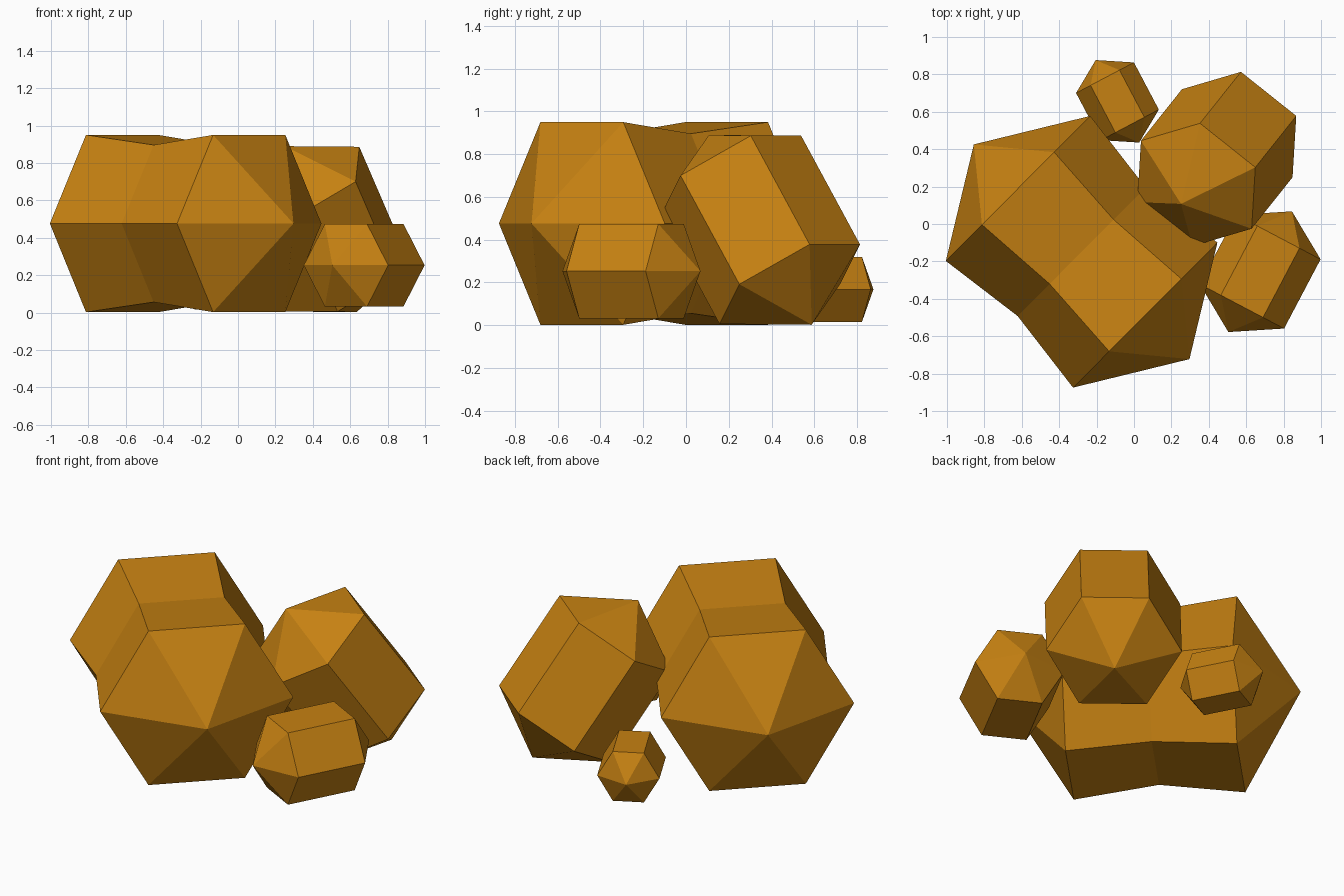
import bpy, bmesh, math
from mathutils import Vector

if "Cube" in bpy.data.objects:
    bpy.data.objects.remove(bpy.data.objects["Cube"])

amber = bpy.data.materials.new("amber_gold")
amber.diffuse_color = (0.565, 0.22, 0.006, 1)
amber.use_nodes = True
amber.node_tree.nodes["Principled BSDF"].inputs["Base Color"].default_value = amber.diffuse_color


def crystal(name, start, end, radius, waist=None):
    """Six-sided prism from start to end with a pyramid on both ends."""
    start, end = Vector(start), Vector(end)
    axis = (end - start).normalized()
    side = axis.cross(Vector((0, 0, 1))).normalized()
    up = side.cross(axis)
    rings = [(start, radius), (end, radius)]
    if waist:
        rings.insert(1, ((start + end) / 2, waist))
    bm = bmesh.new()
    loops = []
    for centre, r in rings:
        loops.append([bm.verts.new(centre + side * r * math.cos(k * math.pi / 3)
                                   + up * r * math.sin(k * math.pi / 3))
                      for k in range(6)])
    tip_a = bm.verts.new(start - axis * radius * 0.61)
    tip_b = bm.verts.new(end + axis * radius * 0.61)
    for k in range(6):
        n = (k + 1) % 6
        for a, b in zip(loops, loops[1:]):
            bm.faces.new((a[k], a[n], b[n], b[k]))
        bm.faces.new((loops[0][n], loops[0][k], tip_a))
        bm.faces.new((loops[-1][k], loops[-1][n], tip_b))
    bmesh.ops.recalc_face_normals(bm, faces=bm.faces)
    mesh = bpy.data.meshes.new(name)
    bm.to_mesh(mesh)
    bm.free()
    mesh.materials.append(amber)
    bpy.context.collection.objects.link(bpy.data.objects.new(name, mesh))


# large lying crystal, pinched at the middle
crystal("large_crystal", (-0.62, 0.19, 0.476), (0.06, -0.487, 0.476), 0.547, 0.485)
# leaning crystal at the back right
crystal("leaning_crystal", (0.333, 0.21, 0.7), (0.552, 0.485, 0.192), 0.378)
# small lying crystals
crystal("right_crystal", (0.577, -0.44, 0.253), (0.772, -0.07, 0.253), 0.255)
crystal("back_crystal", (-0.155, 0.782, 0.168), (-0.022, 0.53, 0.168), 0.175)
